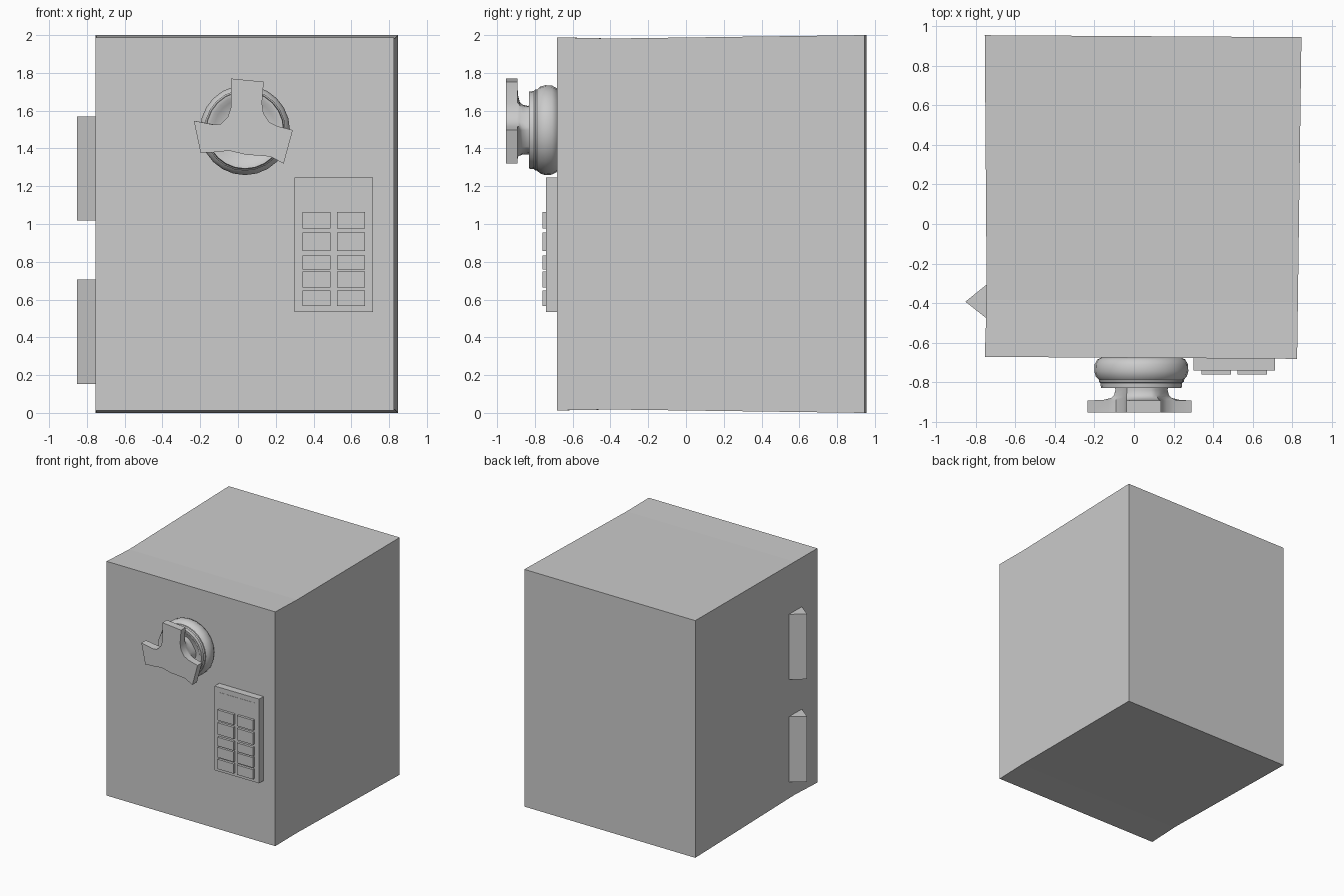
import bpy, bmesh
from math import sin, cos, pi, radians, hypot

if "Cube" in bpy.data.objects:
    bpy.data.objects.remove(bpy.data.objects["Cube"])


def finish(bm, name, smooth=None):
    bmesh.ops.recalc_face_normals(bm, faces=bm.faces)
    mesh = bpy.data.meshes.new(name)
    bm.to_mesh(mesh)
    bm.free()
    ob = bpy.data.objects.new(name, mesh)
    bpy.context.collection.objects.link(ob)
    if smooth:
        bpy.ops.object.select_all(action='DESELECT')
        ob.select_set(True)
        bpy.context.view_layer.objects.active = ob
        bpy.ops.object.shade_smooth_by_angle(angle=radians(smooth))
    return ob


def loft(name, rings, smooth=None):
    """Skin a row of closed rings and cap both ends."""
    bm = bmesh.new()
    loops = [[bm.verts.new(p) for p in r] for r in rings]
    n = len(rings[0])
    for a, b in zip(loops, loops[1:]):
        for i in range(n):
            j = (i + 1) % n
            bm.faces.new((a[i], a[j], b[j], b[i]))
    bm.faces.new(loops[0])
    bm.faces.new(loops[-1])
    return finish(bm, name, smooth)


def box(name, x0, x1, y0, y1, z0, z1):
    return loft(name, [[(x0, y, z0), (x1, y, z0), (x1, y, z1), (x0, y, z1)]
                       for y in (y0, y1)])


# Cabinet: slightly tapered, pinched at the door line
def section(x0, x1, y_left, y_right, z0, z1):
    return [(x0, y_left, z0), (x1, y_right, z0), (x1, y_right, z1), (x0, y_left, z1)]


loft("safe_body", [section(-0.755, 0.825, -0.672, -0.682, 0.013, 1.988),
                   section(-0.745, 0.829, -0.385, -0.395, 0.018, 1.982),
                   section(-0.755, 0.847, 0.955, 0.945, 0.0, 2.0)])

# Hinges: triangular prisms on the left side
for name, z0, z1 in (("hinge_lower", 0.153, 0.705), ("hinge_upper", 1.018, 1.568)):
    loft(name, [[(-0.74, -0.302, z), (-0.853, -0.393, z), (-0.74, -0.482, z)]
                for z in (z0, z1)])

# Dial: turned rim with a dished face
CX, CZ = 0.037, 1.497
profile = [(0.20, -0.675), (0.222, -0.685), (0.236, -0.71), (0.238, -0.745),
           (0.230, -0.772), (0.215, -0.788), (0.215, -0.798), (0.207, -0.805),
           (0.204, -0.83), (0.185, -0.829), (0.165, -0.812), (0.10, -0.80)]
SEG = 24
loft("dial", [[(CX + r * cos(2 * pi * i / SEG), y, CZ + r * sin(2 * pi * i / SEG))
               for i in range(SEG)] for r, y in profile], 40)

# Handle: three-armed plate flowing into a narrower stem
outline = [(-0.037, 1.77), (0.136, 1.753), (0.127, 1.64), (0.135, 1.585),
           (0.165, 1.54), (0.21, 1.517), (0.29, 1.497), (0.242, 1.32),
           (0.17, 1.357), (0.11, 1.362), (0.04, 1.367), (-0.045, 1.388),
           (-0.125, 1.38), (-0.198, 1.376), (-0.234, 1.547), (-0.13, 1.526),
           (-0.09, 1.53), (-0.055, 1.565), (-0.038, 1.615)]


def handle_ring(limit, y):
    ring = []
    for x, z in outline:
        s = min(1, limit / hypot(x - CX, z - CZ))
        ring.append((CX + (x - CX) * s, y, CZ + (z - CZ) * s))
    return ring


loft("handle", [handle_ring(r, y) for r, y in
                ((9, -0.953), (9, -0.893), (0.195, -0.89), (0.155, -0.88),
                 (0.14, -0.866), (0.133, -0.84), (0.14, -0.79))], 35)

# Keypad: panel, display and two columns of keys
box("keypad_panel", 0.30, 0.714, -0.74, -0.67, 0.535, 1.245)
box("keypad_display", 0.34, 0.677, -0.742, -0.73, 1.088, 1.203)
rows = [(0.976, 1.063), (0.857, 0.955), (0.759, 0.833), (0.663, 0.748), (0.565, 0.647)]
for r, (z0, z1) in enumerate(rows):
    for c, (x0, x1) in enumerate(((0.342, 0.491), (0.524, 0.673))):
        box(f"key_{r}_{c}", x0, x1, -0.761, -0.73, z0, z1)
